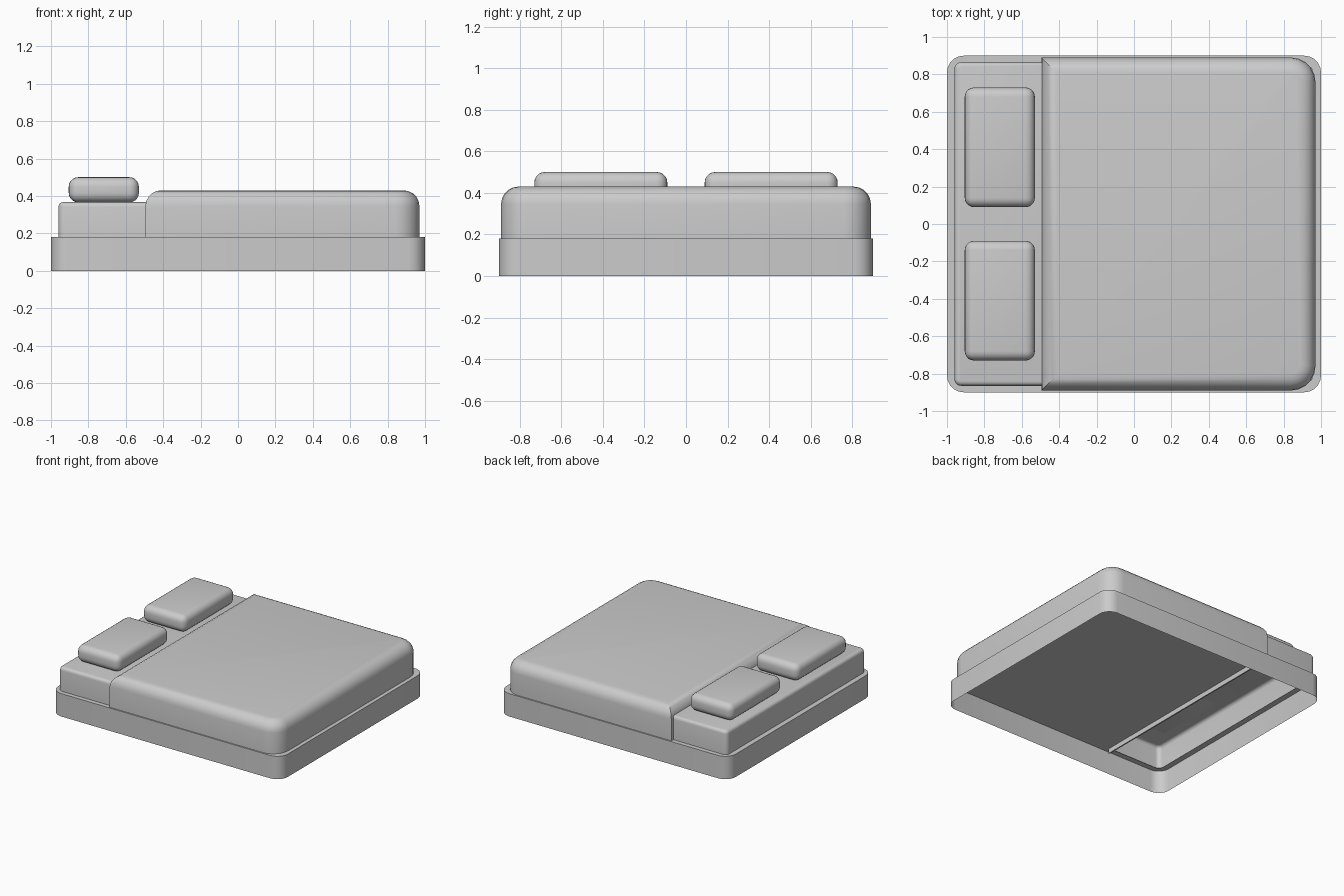
import bpy
import bmesh
import math

cube = bpy.data.objects.get("Cube")
if cube:
    bpy.data.objects.remove(cube, do_unlink=True)

grey = bpy.data.materials.new("plain_grey")
grey.use_nodes = True
colour = (0.6, 0.6, 0.6, 1)
grey.diffuse_color = colour
grey.node_tree.nodes["Principled BSDF"].inputs["Base Color"].default_value = colour


def make_box(lo, hi):
    """Box mesh spanning two opposite corners."""
    bm = bmesh.new()
    bmesh.ops.create_cube(bm, size=1)
    for v in bm.verts:
        v.co = [(a + b) / 2 + c * (b - a) for a, b, c in zip(lo, hi, v.co)]
    return bm


def round_edges(bm, edges, radius, segments=5):
    bmesh.ops.bevel(bm, geom=edges, offset=radius, segments=segments,
                    profile=0.5, affect='EDGES', clamp_overlap=True)


def upright_edges(bm, keep=lambda x: True):
    return [e for e in bm.edges
            if abs(e.verts[0].co.z - e.verts[1].co.z) > 0.05 and keep(e.verts[0].co.x)]


def flat_face(bm, direction):
    bm.normal_update()
    return max((f for f in bm.faces if f.normal.z * direction > 0.99),
               key=lambda f: f.calc_area())


def remove_face(bm, face):
    bmesh.ops.delete(bm, geom=[face], context='FACES_ONLY')


def finish(name, bm):
    bmesh.ops.recalc_face_normals(bm, faces=bm.faces)
    mesh = bpy.data.meshes.new(name)
    bm.to_mesh(mesh)
    bm.free()
    mesh.materials.append(grey)
    obj = bpy.data.objects.new(name, mesh)
    bpy.context.collection.objects.link(obj)
    bpy.ops.object.select_all(action='DESELECT')
    obj.select_set(True)
    bpy.context.view_layer.objects.active = obj
    bpy.ops.object.shade_smooth_by_angle(angle=math.radians(35))


# Bed frame: open underneath, with a narrow rim on top
bm = make_box((-1, -0.9, 0), (1, 0.9, 0.18))
round_edges(bm, upright_edges(bm), 0.09)
remove_face(bm, flat_face(bm, -1))
top = flat_face(bm, 1)
bmesh.ops.inset_region(bm, faces=[top], thickness=0.045)
remove_face(bm, flat_face(bm, 1))
finish("bed_frame", bm)

# Mattress: hollow underneath, its far end hidden in the blanket
bm = make_box((-0.96, -0.865, 0.18), (-0.43, 0.865, 0.367))
round_edges(bm, upright_edges(bm, lambda x: x < -0.9), 0.035)
round_edges(bm, list(flat_face(bm, 1).edges), 0.025, 4)
remove_face(bm, flat_face(bm, -1))
finish("mattress", bm)

# Blanket: rounded foot corners and a soft top edge
bm = make_box((-0.495, -0.89, 0.177), (0.97, 0.89, 0.43))
round_edges(bm, upright_edges(bm, lambda x: x > 0), 0.13)
round_edges(bm, list(flat_face(bm, 1).edges), 0.085)
finish("blanket", bm)

# Hem hanging below the blanket's head end
finish("blanket_hem", make_box((-0.495, -0.86, 0.14), (-0.485, 0.86, 0.178)))

# Pair of pillows
for side, name in ((1, "left_pillow"), (-1, "right_pillow")):
    bm = make_box((-0.905, side * 0.41 - 0.32, 0.366), (-0.53, side * 0.41 + 0.32, 0.5))
    round_edges(bm, list(bm.edges), 0.05)
    finish(name, bm)
